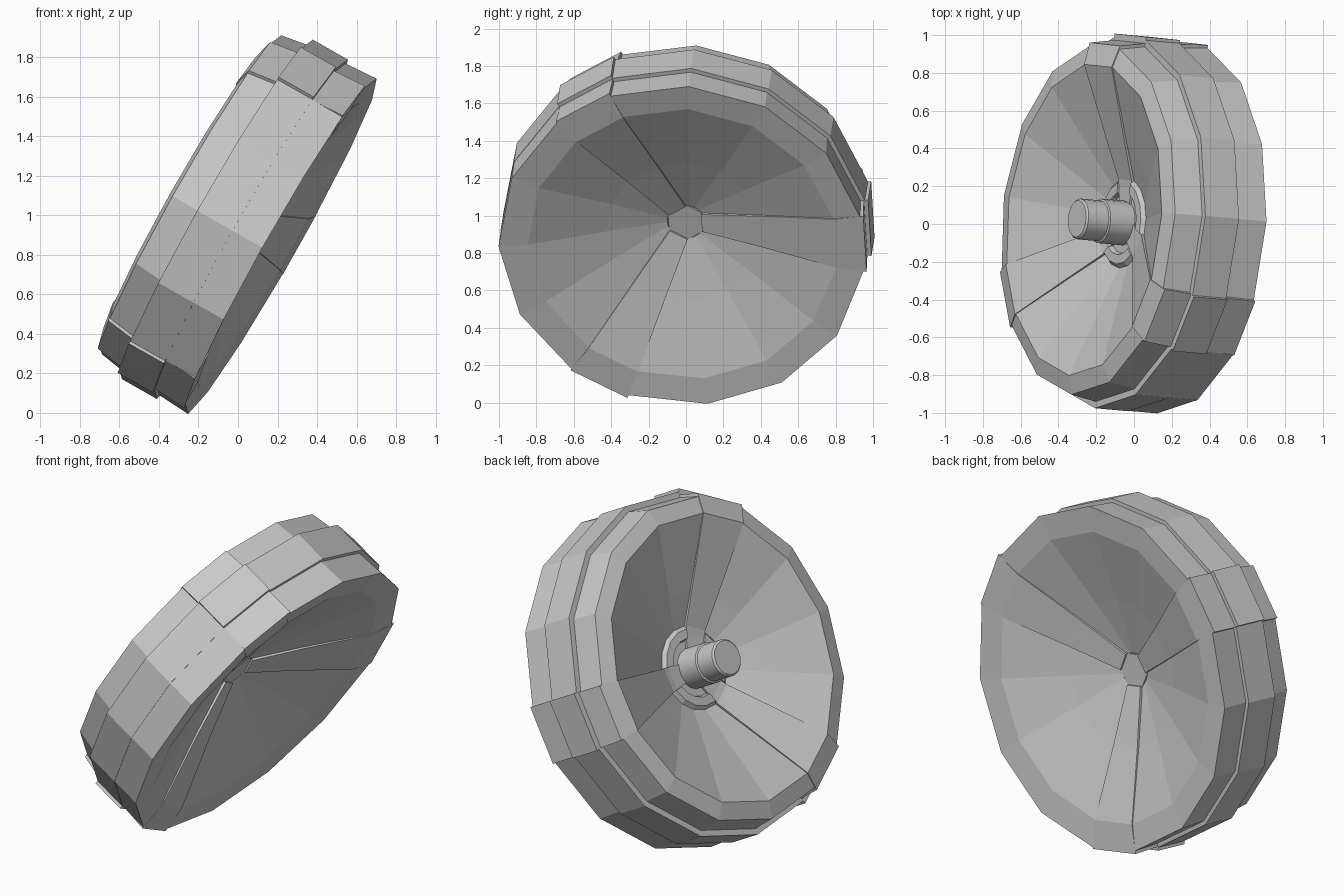
import bpy, bmesh, math
from mathutils import Vector, Matrix

if "Cube" in bpy.data.objects:
    bpy.data.objects.remove(bpy.data.objects["Cube"], do_unlink=True)

grey = bpy.data.materials.new("plain grey")
grey.use_nodes = True
COLOUR = (0.58, 0.58, 0.58, 1)
grey.diffuse_color = COLOUR
grey.node_tree.nodes["Principled BSDF"].inputs["Base Color"].default_value = COLOUR

# Wheel frame: local z runs along the axle, towards the pin
axle = Vector((-0.87, 0.08, 0.494)).normalized()
side = (Vector((0, 1, 0)) - axle * axle.y).normalized()
down = axle.cross(side)
FRAME = Matrix.Translation((0, 0, 0.965)) @ Matrix((side, down, axle)).transposed().to_4x4()


def finish(name, bm):
    bmesh.ops.recalc_face_normals(bm, faces=bm.faces)
    mesh = bpy.data.meshes.new(name)
    bm.to_mesh(mesh)
    bm.free()
    mesh.materials.append(grey)
    obj = bpy.data.objects.new(name, mesh)
    bpy.context.collection.objects.link(obj)
    obj.matrix_world = FRAME
    return obj


def half_angle(r):
    """Half the angle a narrow segment fills; its sides are not quite radial."""
    return math.asin((0.04 + 0.131 * r) / r)


def sweep(name, profile, middle, steps, is_wide):
    """Turn a closed (radius, height) outline through part of a circle."""
    bm = bmesh.new()
    rings = []
    for i in range(steps + 1):
        ring = []
        for r, h in profile:
            half = math.pi / 3 - half_angle(r) if is_wide else half_angle(r)
            a = -math.radians(middle) - half * (2 * i / steps - 1)
            ring.append(bm.verts.new((r * math.cos(a), r * math.sin(a), h)))
        rings.append(ring)
    count = len(profile)
    for one, two in zip(rings, rings[1:]):
        for j in range(count):
            k = (j + 1) % count
            bm.faces.new((one[j], one[k], two[k], two[j]))
    bm.faces.new(rings[0])
    bm.faces.new(rings[-1])
    return finish(name, bm)


def turned(name, profile, sides, twist=0):
    """Solid of revolution with flat ends."""
    bm = bmesh.new()
    rings = [[bm.verts.new((r * math.cos(math.tau * i / sides + twist),
                            r * math.sin(math.tau * i / sides + twist), h))
              for i in range(sides)] for r, h in profile]
    for low, high in zip(rings, rings[1:]):
        for i in range(sides):
            k = (i + 1) % sides
            bm.faces.new((low[i], low[k], high[k], high[i]))
    bm.faces.new(rings[0])
    bm.faces.new(rings[-1])
    return finish(name, bm)


# Outer tread: stepped on both sides of the middle band, or flush on one side
tread = [(0.978, -0.25), (0.967, -0.075), (0.99, -0.075),
         (0.99, 0.13), (0.955, 0.13), (0.93, 0.28)]
flush_tread = [(0.987, -0.25), (0.988, -0.075)] + tread[2:]
# Hollow dish on each side, from hub to lip
plain_dish = [(0.1, 0.005), (0.42, -0.095), (0.83, -0.235)]
pin_dish = [(0.83, 0.305), (0.42, 0.14), (0.24, 0.065)]
collar = [(0.22, 0.085), (0.17, 0.085), (0.16, 0.06), (0.1, 0.06)]

# Narrow segments stand proud of the tread, and of the dish towards the hub
PROUD = 0.018
RISE = (0.016, 0.012, 0.006)
narrow = [(r, h - rise) for (r, h), rise in zip(plain_dish, RISE)]
narrow += [(r + PROUD, h) for r, h in tread]
narrow += [(r, h + rise) for (r, h), rise in zip(pin_dish, reversed(RISE))]
narrow += [(0.2, 0.075), (0.1, 0.07)]

for n, outer in enumerate((flush_tread, tread, tread)):
    sweep(f"narrow_segment_{n + 1}", narrow, 123 + 120 * n, 1, False)
    sweep(f"wide_segment_{n + 1}", plain_dish + outer + pin_dish + collar,
          183 + 120 * n, 4, True)

# Hub core and axle pin
turned("hub_core", [(0.108, 0.0), (0.108, 0.055)], 6, math.radians(27))
pin = turned("axle_pin", [(0.118, 0.02), (0.118, 0.21), (0.108, 0.215),
                          (0.108, 0.338), (0.098, 0.348)], 16)

bpy.ops.object.select_all(action="DESELECT")
pin.select_set(True)
bpy.context.view_layer.objects.active = pin
bpy.ops.object.shade_smooth_by_angle(angle=math.radians(25))
